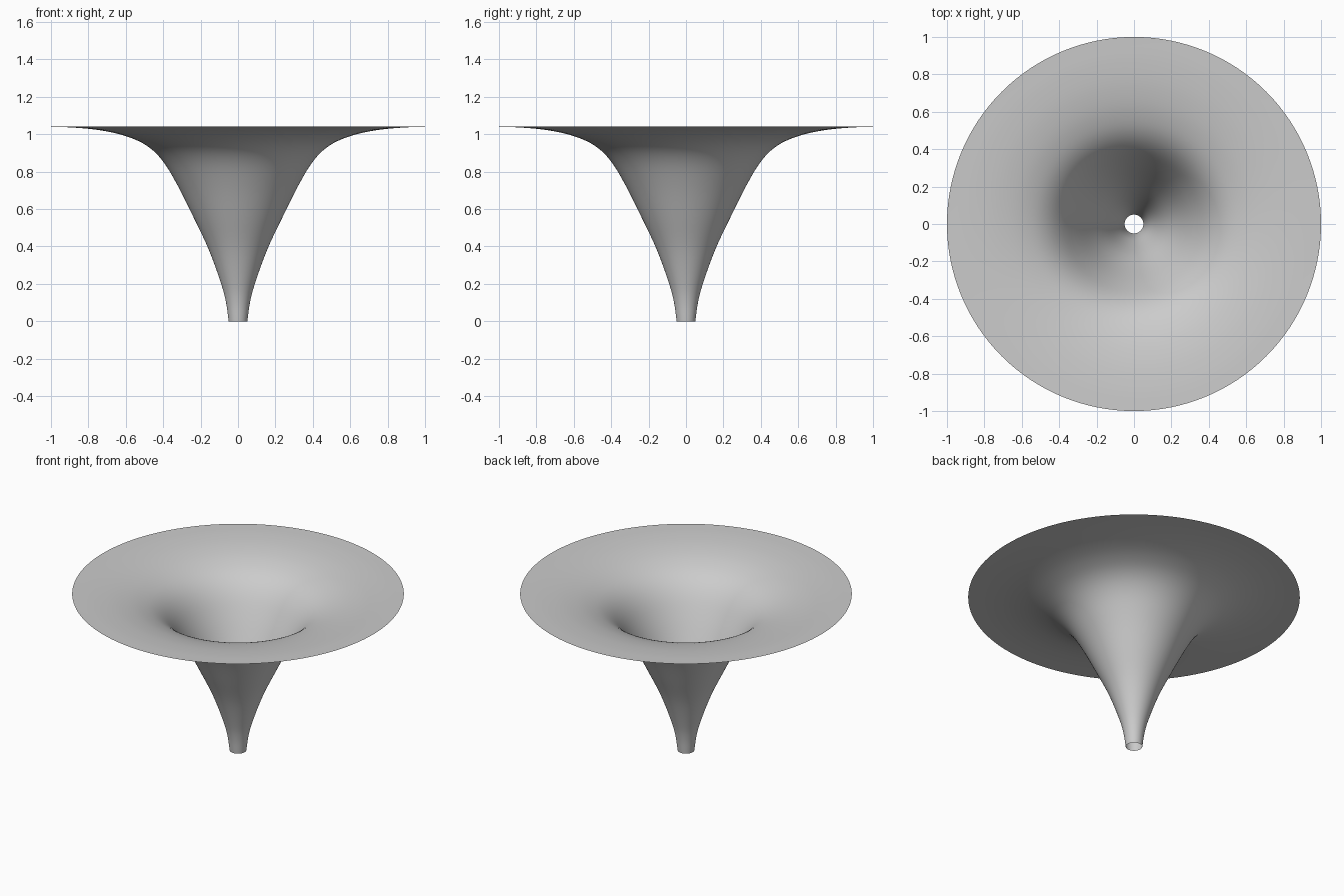
import bpy, bmesh, math
from mathutils import Vector

cube = bpy.data.objects.get("Cube")
if cube:
    bpy.data.objects.remove(cube, do_unlink=True)

# Plain grey surface colour
grey = bpy.data.materials.new("grey")
grey.use_nodes = True
colour = (0.6, 0.6, 0.6, 1)
grey.diffuse_color = colour
grey.node_tree.nodes["Principled BSDF"].inputs["Base Color"].default_value = colour

# Radius and height from the narrow neck to the flat rim
PROFILE = [(0.05, 0), (0.064, 0.1), (0.09, 0.2), (0.155, 0.38), (0.235, 0.55),
           (0.325, 0.73), (0.405, 0.86), (0.49, 0.94), (0.6, 0.99),
           (0.73, 1.02), (0.87, 1.035), (1, 1.04)]
STEPS, SIDES = 5, 128


def smooth_path(points, steps):
    """Pass a smooth curve through the points."""
    p = [Vector((r, 0, z)) for r, z in points]
    p = [2 * p[0] - p[1]] + p + [2 * p[-1] - p[-2]]
    path = []
    for a, b, c, d in zip(p, p[1:], p[2:], p[3:]):
        for i in range(steps):
            t = i / steps
            path.append(b + (c - a) * t / 2
                        + (2 * a - 5 * b + 4 * c - d) * t ** 2 / 2
                        + (3 * b - a - 3 * c + d) * t ** 3 / 2)
    return path + [p[-2]]


# Flared funnel: an open single-walled sheet, turned around the z axis
bm = bmesh.new()
verts = [bm.verts.new(co) for co in smooth_path(PROFILE, STEPS)]
edges = [bm.edges.new(pair) for pair in zip(verts, verts[1:])]
bmesh.ops.spin(bm, geom=verts + edges, cent=(0, 0, 0), axis=(0, 0, 1),
               angle=math.tau, steps=SIDES, use_merge=True)
bmesh.ops.remove_doubles(bm, verts=bm.verts, dist=0.0001)
bm.normal_update()

# Face the inside of the funnel upwards
if sum(f.normal.z for f in bm.faces) < 0:
    bmesh.ops.reverse_faces(bm, faces=bm.faces)
for face in bm.faces:
    face.smooth = True

mesh = bpy.data.meshes.new("flared_funnel")
bm.to_mesh(mesh)
bm.free()
mesh.materials.append(grey)
funnel = bpy.data.objects.new("flared_funnel", mesh)
bpy.context.collection.objects.link(funnel)
